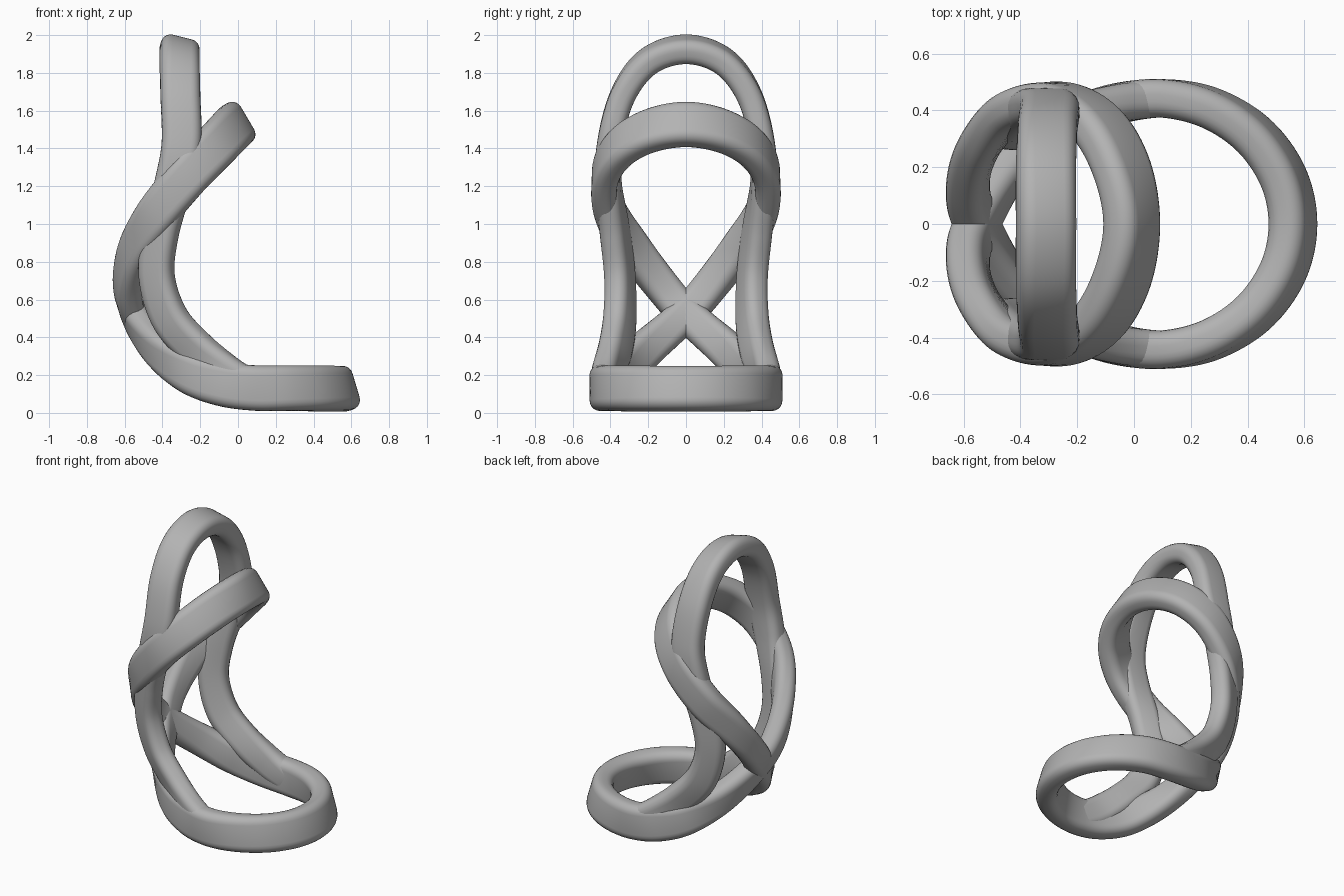
import bpy, bmesh, math
from mathutils import Vector

cube = bpy.data.objects.get("Cube")
if cube:
    bpy.data.objects.remove(cube)

grey = bpy.data.materials.new("plain_grey")
grey.use_nodes = True
grey.diffuse_color = (0.45, 0.45, 0.45, 1)
grey.node_tree.nodes["Principled BSDF"].inputs["Base Color"].default_value = (0.45, 0.45, 0.45, 1)


def section(width, thick, radius, steps=5):
    """Rounded rectangle as (across, outward) offsets."""
    out = []
    for q, (sx, sy) in enumerate([(1, 1), (-1, 1), (-1, -1), (1, -1)]):
        for i in range(steps + 1):
            a = math.pi / 2 * (q + i / steps)
            out.append((sx * (width / 2 - radius) + radius * math.cos(a),
                        sy * (thick / 2 - radius) + radius * math.sin(a)))
    return out


def spline(p, t):
    """Catmull-Rom between p[1] and p[2]."""
    a, b, c, d = p
    return 0.5 * (2 * b + (c - a) * t + (2 * a - 5 * b + 4 * c - d) * t * t
                  + (3 * b - a - 3 * c + d) * t ** 3)


def band(name, half, thick, closed, steps=10):
    """Sweep a rounded band along half a path and its mirror in y.
    Each path point is (position, outward direction, width)."""
    flip = Vector((1, -1, 1))
    path = [(Vector(p), Vector(n).normalized(), w) for p, n, w in half]
    mirrored = [(p * flip, n * flip, w) for p, n, w in path]
    if closed:
        path = path + mirrored[-2:0:-1]
    else:
        path = path[::-1] + mirrored[1:]
    count = len(path)
    pick = (lambda i: path[i % count]) if closed else (lambda i: path[min(max(i, 0), count - 1)])
    frames = []
    for i in range(count if closed else count - 1):
        near = [pick(i + k) for k in (-1, 0, 1, 2)]
        for s in range(steps):
            frames.append([spline([k[c] for k in near], s / steps) for c in range(3)])
    if not closed:
        frames.append(path[-1])

    bm = bmesh.new()
    rings = []
    total = len(frames)
    for i, (pos, out, width) in enumerate(frames):
        if closed:
            along = frames[(i + 1) % total][0] - frames[i - 1][0]
        else:
            along = frames[min(i + 1, total - 1)][0] - frames[max(i - 1, 0)][0]
        along.normalize()
        out = (out - along * out.dot(along)).normalized()
        across = along.cross(out)
        rings.append([bm.verts.new(pos + across * u + out * v)
                      for u, v in section(width, thick, thick * 0.4)])
    size = len(rings[0])
    for i in range(total if closed else total - 1):
        r, q = rings[i], rings[(i + 1) % total]
        for j in range(size):
            k = (j + 1) % size
            bm.faces.new((r[j], r[k], q[k], q[j]))
    if not closed:
        bm.faces.new(rings[0])
        bm.faces.new(rings[-1])
    bmesh.ops.recalc_face_normals(bm, faces=bm.faces)
    mesh = bpy.data.meshes.new(name)
    bm.to_mesh(mesh)
    bm.free()
    mesh.materials.append(grey)
    obj = bpy.data.objects.new(name, mesh)
    bpy.context.collection.objects.link(obj)
    bpy.ops.object.select_all(action="DESELECT")
    obj.select_set(True)
    bpy.context.view_layer.objects.active = obj
    bpy.ops.object.shade_smooth_by_angle(angle=math.radians(40))


# Front of the seat ring: quarter ellipse leaning outward towards the tip
seat = []
for degrees in (90, 68, 45, 22, 0):
    c, s = math.cos(math.radians(degrees)), math.sin(math.radians(degrees))
    seat.append(((0.085 + 0.475 * c, -0.443 * s, 0.132 - 0.004 * c), (c, -s, 0.3 * c), 0.24))

# Figure-eight band: upper ring, crossing at the back, seat ring
band("figure_eight_band", [
    ((-0.008, 0, 1.527), (0.85, 0, 0.5), 0.245),
    ((-0.045, 0.2, 1.49), (0.6, 0.6, 0.42), 0.245),
    ((-0.135, 0.355, 1.395), (0.3, 1, 0.2), 0.24),
    ((-0.27, 0.43, 1.25), (0, 1, 0), 0.23),
    ((-0.425, 0.40, 1.06), (-0.3, 1, 0), 0.22),
    ((-0.54, 0.28, 0.87), (-0.75, 0.75, 0), 0.2),
    ((-0.585, 0.135, 0.68), (-1, 0.4, 0), 0.185),
    ((-0.553, 0, 0.525), (-1, 0.05, -0.15), 0.185),
    ((-0.43, -0.205, 0.345), (-0.8, -0.6, -0.25), 0.2),
    ((-0.26, -0.35, 0.215), (-0.4, -1, -0.1), 0.22),
    ((-0.09, -0.42, 0.155), (-0.15, -1, 0), 0.235),
] + seat, 0.135, True)

# Tall arch whose legs sweep down into the seat ring
band("back_arch", [
    ((-0.31, 0, 1.925), (0.25, 0, 1), 0.21),
    ((-0.31, 0.2, 1.86), (0.18, 0.5, 0.85), 0.21),
    ((-0.305, 0.335, 1.68), (0.05, 1, 0.4), 0.21),
    ((-0.3, 0.405, 1.42), (0, 1, 0.1), 0.21),
    ((-0.345, 0.41, 1.2), (-0.1, 1, 0), 0.2),
    ((-0.41, 0.375, 0.95), (-0.4, 1, 0), 0.19),
    ((-0.43, 0.35, 0.72), (-0.5, 1, 0), 0.19),
    ((-0.36, 0.35, 0.5), (-0.5, 1, -0.25), 0.2),
    ((-0.215, 0.375, 0.335), (-0.35, 1, -0.4), 0.2),
    ((-0.06, 0.42, 0.205), (-0.15, 1, -0.15), 0.2),
    ((0.07, 0.442, 0.132), (0, 1, 0), 0.19),
], 0.133, False)
